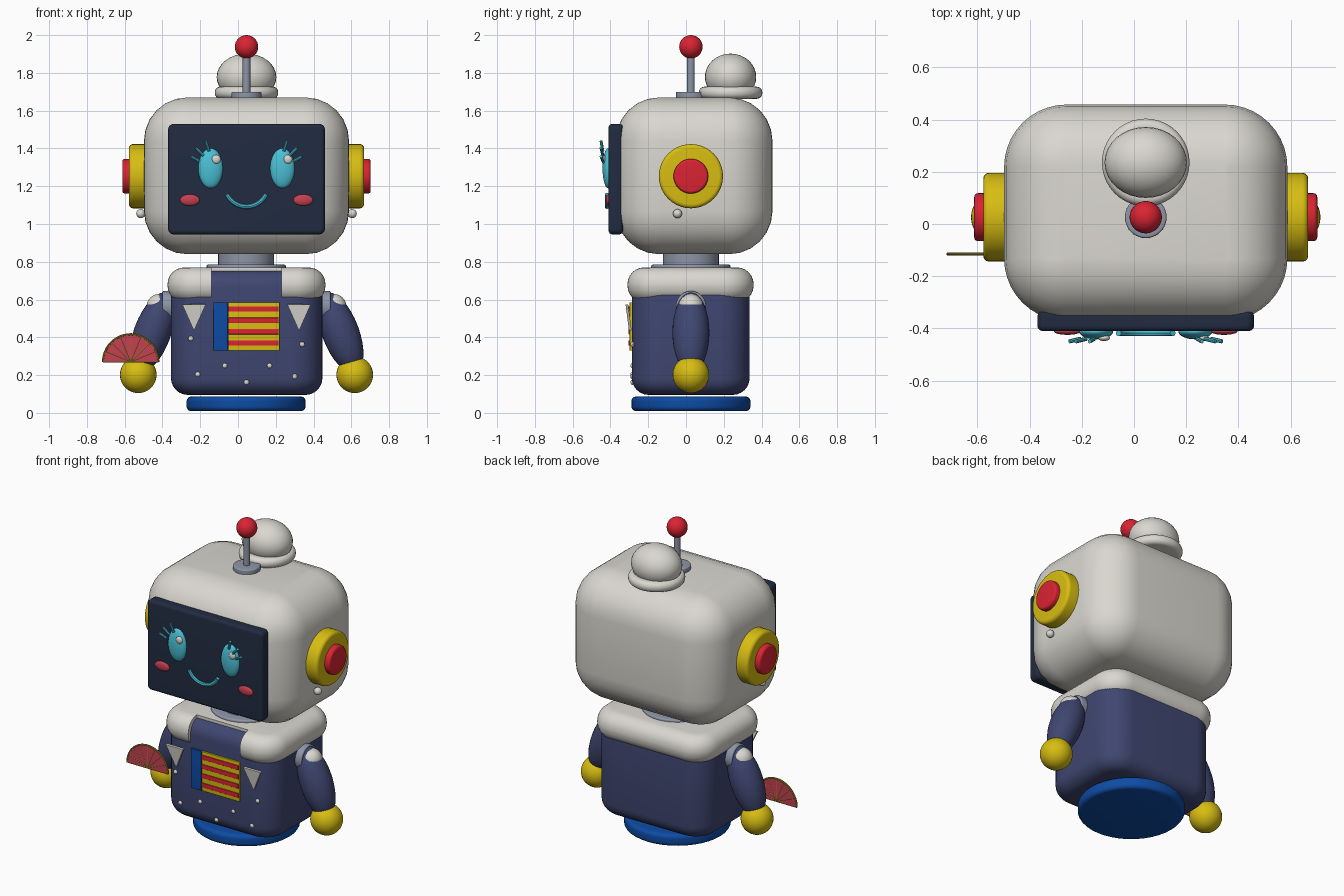
import bpy, bmesh, math
from mathutils import Vector

if "Cube" in bpy.data.objects:
    bpy.data.objects.remove(bpy.data.objects["Cube"])

CX, CY = 0.045, 0.026      # centre line of the robot
H = math.pi / 2


def colour(name, rgb):
    m = bpy.data.materials.new(name)
    m.diffuse_color = (*rgb, 1)
    m.use_nodes = True
    m.node_tree.nodes["Principled BSDF"].inputs["Base Color"].default_value = m.diffuse_color
    return m


WHITE = colour("warm_white", (0.70, 0.68, 0.63))
NAVY = colour("navy", (0.050, 0.062, 0.165))
DARK = colour("screen_dark", (0.015, 0.024, 0.052))
YELLOW = colour("yellow", (0.68, 0.51, 0.006))
RED = colour("red", (0.70, 0.017, 0.032))
BLUE = colour("blue", (0.004, 0.070, 0.37))
CYAN = colour("cyan", (0.07, 0.53, 0.67))
GREY = colour("steel_grey", (0.27, 0.30, 0.38))
ROSE = colour("rose", (0.56, 0.050, 0.085))
OLIVE = colour("olive", (0.32, 0.25, 0.02))


def finish(ob, mat):
    ob.data.materials.clear()
    ob.data.materials.append(mat)
    bpy.ops.object.select_all(action='DESELECT')
    ob.select_set(True)
    bpy.context.view_layer.objects.active = ob
    bpy.ops.object.shade_smooth_by_angle(angle=math.radians(35))
    return ob


def from_bmesh(name, bm, mat, loc=(0, 0, 0), rot=(0, 0, 0)):
    bmesh.ops.remove_doubles(bm, verts=bm.verts, dist=1e-5)
    bmesh.ops.recalc_face_normals(bm, faces=bm.faces)
    me = bpy.data.meshes.new(name)
    bm.to_mesh(me)
    bm.free()
    ob = bpy.data.objects.new(name, me)
    bpy.context.collection.objects.link(ob)
    ob.location, ob.rotation_euler = loc, rot
    return finish(ob, mat)


def rounded(name, loc, size, plan_r, edge_r, mat, rot=(0, 0, 0), n=10):
    """Rounded slab: plan_r rounds the outline, edge_r rounds top and bottom."""
    w, d, h = (s / 2 for s in size)
    steps = [i / 6 * H for i in range(7)] if edge_r else [H]
    low = [(edge_r * (1 - math.sin(a)), -h + edge_r * (1 - math.cos(a))) for a in steps]
    levels = low + [(i, -z) for i, z in reversed(low)]
    bm = bmesh.new()
    rings = []
    for inset, z in levels:
        r = max(plan_r - inset, 0)
        ring = []
        for q, (sx, sy) in enumerate(((1, 1), (-1, 1), (-1, -1), (1, -1))):
            for k in range(n + 1):
                a = (q + k / n) * H
                ring.append(bm.verts.new((sx * (w - plan_r) + r * math.cos(a),
                                          sy * (d - plan_r) + r * math.sin(a), z)))
        rings.append(ring)
    for a, b in zip(rings, rings[1:]):
        for i in range(len(a)):
            j = (i + 1) % len(a)
            bm.faces.new((a[i], a[j], b[j], b[i]))
    bm.faces.new(rings[0][::-1])
    bm.faces.new(rings[-1])
    return from_bmesh(name, bm, mat, loc, rot)


def box_range(name, lo, hi, plan_r, edge_r, mat):
    lo, hi = Vector(lo), Vector(hi)
    return rounded(name, (lo + hi) / 2, hi - lo, plan_r, edge_r, mat)


def disc(name, loc, r, h, edge_r, mat, rot=(0, 0, 0)):
    return rounded(name, loc, (2 * r, 2 * r, h), r, edge_r, mat, rot)


def ball(name, loc, radii, mat, rot=(0, 0, 0), seg=32):
    bm = bmesh.new()
    bmesh.ops.create_uvsphere(bm, u_segments=seg, v_segments=seg // 2, radius=1)
    bmesh.ops.scale(bm, vec=radii, verts=bm.verts)
    return from_bmesh(name, bm, mat, loc, rot)


def plate(name, pts, thick, mat, loc, rot=(0, 0, 0)):
    """Flat outline in x/z, extruded along y."""
    bm = bmesh.new()
    f = bm.faces.new([bm.verts.new((x, -thick / 2, z)) for x, z in pts])
    ext = bmesh.ops.extrude_face_region(bm, geom=[f])
    bmesh.ops.translate(bm, vec=(0, thick, 0),
                        verts=[v for v in ext["geom"] if isinstance(v, bmesh.types.BMVert)])
    return from_bmesh(name, bm, mat, loc, rot)


def tube(name, pts, r, mat):
    cu = bpy.data.curves.new(name, 'CURVE')
    cu.dimensions, cu.bevel_depth, cu.bevel_resolution, cu.use_fill_caps = '3D', r, 2, True
    sp = cu.splines.new('POLY')
    sp.points.add(len(pts) - 1)
    for p, c in zip(sp.points, pts):
        p.co = (*c, 1)
    ob = bpy.data.objects.new(name, cu)
    bpy.context.collection.objects.link(ob)
    bpy.ops.object.select_all(action='DESELECT')
    ob.select_set(True)
    bpy.context.view_layer.objects.active = ob
    bpy.ops.object.convert(target='MESH')
    return finish(bpy.context.view_layer.objects.active, mat)


# Base, torso and neck
disc("base", (CX - 0.002, CY, 0.048), 0.315, 0.077, 0.025, BLUE)
box_range("torso", (-0.355, -0.287, 0.095), (0.447, 0.337, 0.755), 0.16, 0.09, NAVY)
disc("neck_ring", (CX - 0.002, CY, 0.765), 0.21, 0.04, 0.01, GREY)
disc("neck", (CX - 0.002, CY, 0.80), 0.148, 0.16, 0, GREY)

# Shoulder yoke with a notch at the front
yoke = box_range("shoulder_yoke", (-0.373, -0.31, 0.585), (0.463, 0.358, 0.77), 0.16, 0.088, WHITE)
cutter = box_range("notch_cutter", (-0.14, -0.5, 0.5), (0.23, -0.222, 0.9), 0.001, 0, WHITE)
cutter.hide_render = True
mod = yoke.modifiers.new("notch", 'BOOLEAN')
mod.operation, mod.object = 'DIFFERENCE', cutter
bpy.context.view_layer.objects.active = yoke
bpy.ops.object.modifier_apply(modifier=mod.name)
bpy.data.objects.remove(cutter)
finish(yoke, WHITE)

# Head and screen
box_range("head", (-0.498, -0.372, 0.84), (0.588, 0.458, 1.67), 0.24, 0.23, WHITE)
rounded("screen", (CX, -0.372, 1.2375), (0.83, 0.585, 0.076), 0.03, 0.02, DARK, (H, 0, 0))

# Paired parts
for s, side in ((-1, "left"), (1, "right")):
    def X(d):
        return CX + s * d
    # Ears and head rivets
    disc(side + "_ear", (X(0.55), CY, 1.253), 0.17, 0.145, 0.022, YELLOW, (0, H, 0))
    disc(side + "_ear_button", (X(0.61), CY, 1.253), 0.092, 0.095, 0.015, RED, (0, H, 0))
    ball(side + "_rivet", (X(0.56), -0.045, 1.055), (0.024,) * 3, WHITE, seg=16)
    # Arms and hands
    disc(side + "_shoulder_joint", (X(0.40), CY, 0.565), 0.08, 0.09, 0.008, GREY, (0, H, 0))
    ball(side + "_shoulder_cap", (X(0.463), CY, 0.563), (0.066,) * 3, WHITE)
    ball(side + "_arm", (X(0.498), CY, 0.425), (0.098, 0.098, 0.225), NAVY, (0, -s * 0.36, 0))
    ball(side + "_hand", (X(0.573), CY, 0.202), (0.097,) * 3, YELLOW)
    # Face details
    ball(side + "_eye", (X(0.19), -0.412, 1.295), (0.065, 0.03, 0.106), CYAN)
    ball(side + "_eye_glint", (X(0.19) + 0.03, -0.437, 1.343), (0.023, 0.012, 0.024), WHITE, seg=16)
    ball(side + "_cheek", (X(0.30), -0.411, 1.127), (0.052, 0.014, 0.03), ROSE)
    for a, b in (((0.293, 1.357), (0.25, 1.333)), ((0.268, 1.403), (0.228, 1.362)),
                 ((0.215, 1.44), (0.198, 1.385))):
        tube(side + "_eyelash", [(X(a[0]), -0.45, a[1]), (X(b[0]), -0.44, b[1])], 0.008, CYAN)
    # Chest pennants leaning forward at the top
    plate(side + "_pennant", [(-0.062, 0.07), (0, -0.07), (0.062, 0.07)], 0.014, WHITE,
          (X(0.278), -0.304, 0.505), (0.13, 0, 0))

# Smile
arc = [math.radians(205 + 130 * i / 20) for i in range(21)]
tube("smile", [(CX + 0.115 * math.cos(a), -0.418, 1.207 + 0.115 * math.sin(a)) for a in arc],
     0.012, CYAN)

# Chest panel with stripes
box_range("panel_blue", (-0.13, -0.3, 0.33), (-0.053, -0.28, 0.585), 0.004, 0.002, BLUE)
box_range("panel_yellow", (-0.053, -0.298, 0.33), (0.22, -0.28, 0.585), 0.004, 0.002, YELLOW)
for z in (0.37, 0.43, 0.49, 0.55):
    box_range("panel_stripe", (-0.052, -0.304, z - 0.014), (0.215, -0.29, z + 0.014), 0.004, 0.002, RED)

# Torso studs
for x, z in ((-0.25, 0.394), (-0.213, 0.204), (-0.07, 0.25), (0.045, 0.162),
             (0.167, 0.25), (0.30, 0.193), (0.34, 0.363)):
    ball("stud", (x, -0.284, z), (0.014, 0.01, 0.014), WHITE, seg=12)

# Hand fan with rim and ribs
FX, FY, FZ, FR = -0.568, -0.115, 0.27, 0.146
half = [math.pi * i / 24 for i in range(25)]
plate("fan", [(FR * math.cos(a), FR * math.sin(a)) for a in half], 0.006, ROSE, (FX, FY, FZ))
tube("fan_rim", [(FX + FR * math.cos(a), FY, FZ + FR * math.sin(a)) for a in half], 0.006, OLIVE)
for i in range(9):
    a = math.pi * i / 8
    tube("fan_rib", [(FX, FY, FZ), (FX + FR * math.cos(a), FY, FZ + FR * math.sin(a))], 0.004, OLIVE)

# Antenna
disc("antenna_base", (CX, CY, 1.68), 0.08, 0.04, 0.008, GREY)
disc("antenna_stem", (CX, CY, 1.79), 0.02, 0.22, 0, GREY)
ball("antenna_ball", (CX, CY, 1.938), (0.062,) * 3, RED)

# Top bun on its ring
disc("bun_ring", (CX, 0.236, 1.695), 0.168, 0.064, 0.03, WHITE)
ball("bun", (CX, 0.236, 1.778), (0.158, 0.136, 0.124), WHITE)
